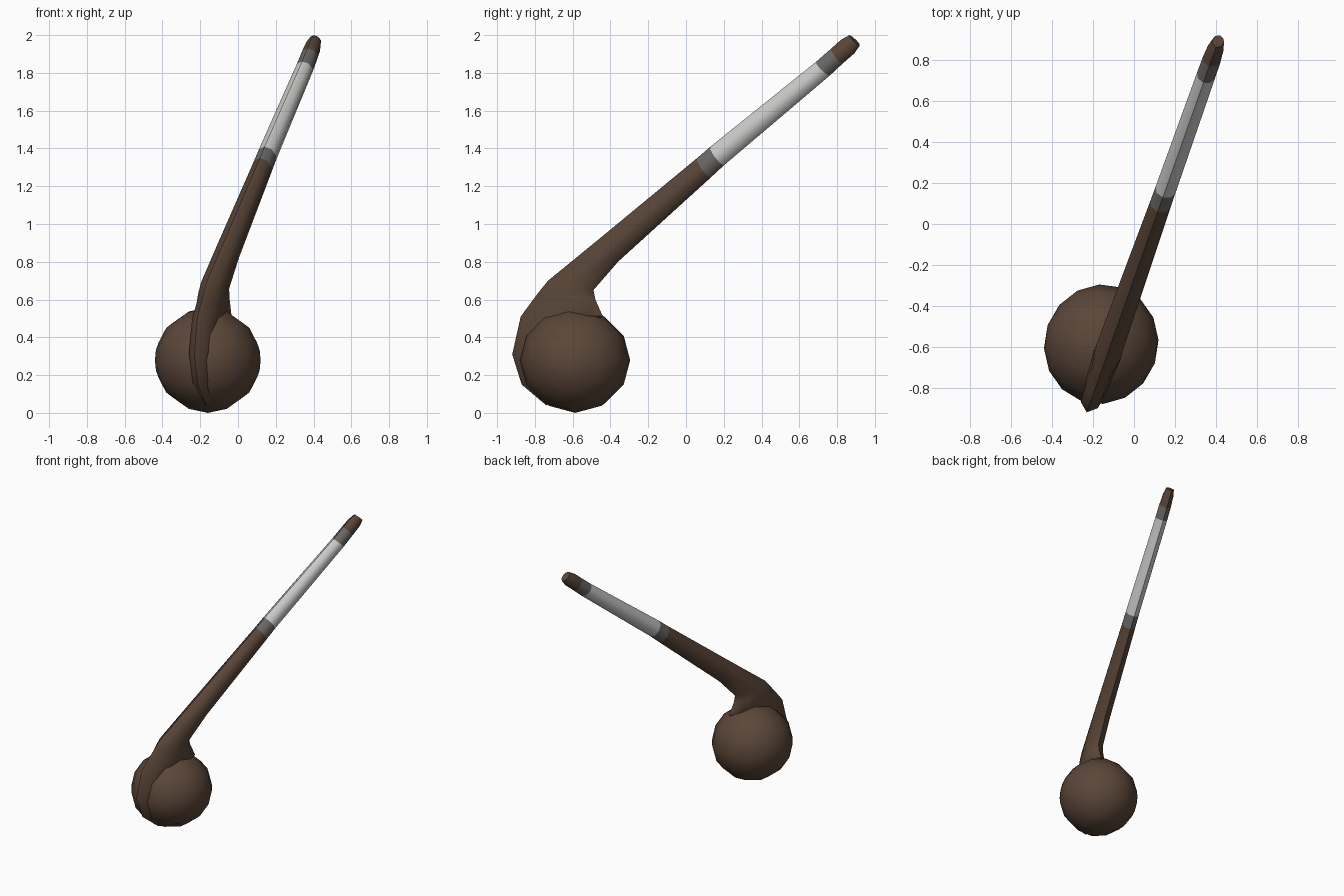
import bpy, bmesh, math
from mathutils import Vector, Matrix

if "Cube" in bpy.data.objects:
    bpy.data.objects.remove(bpy.data.objects["Cube"])


def material(name, rgb):
    m = bpy.data.materials.new(name)
    m.diffuse_color = (*rgb, 1)
    m.use_nodes = True
    m.node_tree.nodes["Principled BSDF"].inputs["Base Color"].default_value = m.diffuse_color
    return m


wood = material("dark_wood", (0.105, 0.062, 0.040))
band = material("grey_band", (0.150, 0.145, 0.140))
wrap = material("pale_wrap", (0.62, 0.62, 0.61))

# The club lies in an upright plane turned about z
TURN = math.radians(19.5)
SIDE = Vector((math.cos(TURN), -math.sin(TURN), 0))


def on_plane(y, z):
    return Vector((0.354 * y + 0.095, y, z))


def finish(name, bm, mats):
    bmesh.ops.recalc_face_normals(bm, faces=bm.faces)
    me = bpy.data.meshes.new(name)
    bm.to_mesh(me)
    bm.free()
    for m in mats:
        me.materials.append(m)
    ob = bpy.data.objects.new(name, me)
    bpy.context.collection.objects.link(ob)
    bpy.ops.object.select_all(action='DESELECT')
    ob.select_set(True)
    bpy.context.view_layer.objects.active = ob
    bpy.ops.object.shade_smooth_by_angle(angle=math.radians(50))
    return ob


# Shaft stations: outer y, z, inner y, z, half width, colour of the next stretch
stations = [
    (-0.74, 0.04, -0.68, 0.12, 0.035, 0),
    (-0.87, 0.15, -0.70, 0.22, 0.055, 0),
    (-0.92, 0.31, -0.68, 0.33, 0.062, 0),
    (-0.875, 0.51, -0.58, 0.44, 0.065, 0),
    (-0.82, 0.585, -0.44, 0.51, 0.068, 0),
    (-0.775, 0.645, -0.48, 0.60, 0.068, 0),
    (-0.73, 0.70, -0.49, 0.65, 0.066, 0),
    (-0.45, 0.929, -0.36, 0.80, 0.062, 0),
    (0.06, 1.35, 0.13, 1.245, 0.052, 1),
    (0.13, 1.41, 0.20, 1.31, 0.051, 2),
    (0.69, 1.86, 0.76, 1.785, 0.046, 1),
    (0.77, 1.93, 0.83, 1.85, 0.045, 0),
    (0.82, 1.975, 0.893, 1.905, 0.040, 0),
    (0.865, 2.0, 0.92, 1.945, 0.030, 0),
]
N = 8
bm = bmesh.new()
rings = []
for ty, tz, by, bz, w, _ in stations:
    top, low = on_plane(ty, tz), on_plane(by, bz)
    mid, half = (top + low) / 2, (top - low) / 2
    rings.append([bm.verts.new(mid + half * math.cos(a) + SIDE * w * math.sin(a))
                  for a in (2 * math.pi * k / N for k in range(N))])
for i in range(len(rings) - 1):
    for k in range(N):
        j = (k + 1) % N
        f = bm.faces.new((rings[i][k], rings[i][j], rings[i + 1][j], rings[i + 1][k]))
        f.material_index = stations[i][5]
bm.faces.new(rings[0])
bm.faces.new(rings[-1])
finish("club_shaft", bm, [wood, band, wrap])

# Ball head, poles pointing sideways out of the shaft plane
bm = bmesh.new()
place = (Matrix.Translation((-0.16, -0.587, 0.279))
         @ Matrix.Rotation(-TURN, 4, 'Z')
         @ Matrix.Rotation(math.radians(90), 4, 'Y')
         @ Matrix.Diagonal((0.279, 0.294, 0.278, 1)))
bmesh.ops.create_uvsphere(bm, u_segments=12, v_segments=8, radius=1, matrix=place)
finish("ball_head", bm, [wood])
